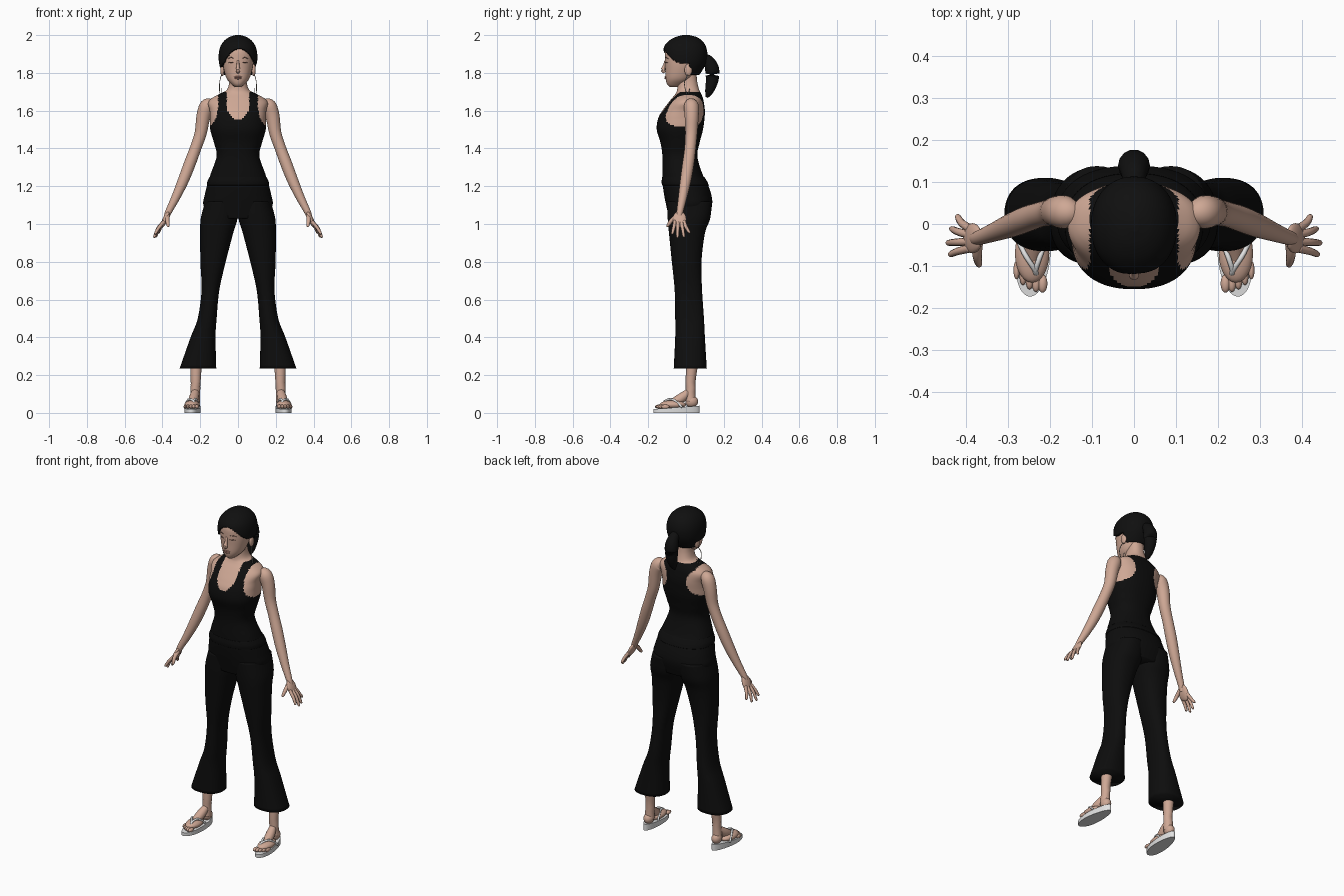
import bpy, bmesh, math
from mathutils import Vector

old = bpy.data.objects.get("Cube")
if old:
    bpy.data.objects.remove(old)


def material(name, rgb, rough=0.7):
    m = bpy.data.materials.new(name)
    m.use_nodes = True
    m.diffuse_color = (*rgb, 1)
    node = next(n for n in m.node_tree.nodes if n.type == 'BSDF_PRINCIPLED')
    node.inputs["Base Color"].default_value = (*rgb, 1)
    node.inputs["Roughness"].default_value = rough
    return m


skin = material("skin", (0.62, 0.39, 0.30))
black = material("black cloth", (0.004, 0.004, 0.004))
hair_mat = material("black hair", (0.005, 0.005, 0.005))
white = material("white rubber", (0.75, 0.75, 0.75))
lip = material("lip", (0.50, 0.25, 0.20))
brown = material("brow brown", (0.16, 0.09, 0.07))
silver = material("silver", (0.35, 0.33, 0.30))


def smooth_path(points, steps):
    """Catmull-Rom interpolation of tuples of any length."""
    pts = [points[0]] + list(points) + [points[-1]]
    out = []
    for i in range(1, len(pts) - 2):
        for s in range(steps):
            t = s / steps
            out.append([0.5 * (2 * b + (c - a) * t + (2 * a - 5 * b + 4 * c - d) * t * t
                               + (3 * b - a - 3 * c + d) * t ** 3)
                        for a, b, c, d in zip(*pts[i - 1:i + 3])])
    return out + [list(points[-1])]


def finish(name, bm, mats):
    bmesh.ops.recalc_face_normals(bm, faces=bm.faces)
    me = bpy.data.meshes.new(name)
    bm.to_mesh(me)
    bm.free()
    ob = bpy.data.objects.new(name, me)
    bpy.context.collection.objects.link(ob)
    for m in mats:
        me.materials.append(m)
    for p in me.polygons:
        p.use_smooth = True
    return ob


def loft(name, sections, mats, steps=6, n=48, power=2.3, paint=None, drop=None):
    """Sections are (z, centre x, half width, front y, back y)."""
    bm = bmesh.new()
    rings = []
    for z, cx, hw, yf, yb in smooth_path(sections, steps):
        ring = []
        for k in range(n):
            a = 2 * math.pi * k / n
            c, s = math.cos(a), math.sin(a)
            x = cx + hw * math.copysign(abs(c) ** (2 / power), c)
            y = (yf + yb) / 2 + (yb - yf) / 2 * math.copysign(abs(s) ** (2 / power), s)
            ring.append(bm.verts.new((x, y, z)))
        rings.append(ring)
    for a, b in zip(rings, rings[1:]):
        for k in range(n):
            j = (k + 1) % n
            bm.faces.new((a[k], a[j], b[j], b[k]))
    bm.faces.new(rings[0])
    bm.faces.new(rings[-1])
    if paint:
        for f in bm.faces:
            f.material_index = paint(f.calc_center_median())
    if drop:
        gone = [f for f in bm.faces if drop(f.calc_center_median())]
        bmesh.ops.delete(bm, geom=gone, context='FACES')
    return finish(name, bm, mats)


def tube(name, points, mat, steps=5, n=14):
    """Points are (x, y, z, radius)."""
    path = smooth_path(points, steps)
    bm = bmesh.new()
    rings = []
    for i, p in enumerate(path):
        d = Vector(path[min(i + 1, len(path) - 1)][:3]) - Vector(path[max(i - 1, 0)][:3])
        q = d.to_track_quat('Z', 'Y')
        rings.append([bm.verts.new(Vector(p[:3]) + q @ Vector(
            (p[3] * math.cos(2 * math.pi * k / n), p[3] * math.sin(2 * math.pi * k / n), 0)))
            for k in range(n)])
    for a, b in zip(rings, rings[1:]):
        for k in range(n):
            j = (k + 1) % n
            bm.faces.new((a[k], a[j], b[j], b[k]))
    bm.faces.new(rings[0])
    bm.faces.new(rings[-1])
    return finish(name, bm, [mat])


def ball(name, loc, size, mat, rot=(0, 0, 0)):
    bm = bmesh.new()
    bmesh.ops.create_uvsphere(bm, u_segments=24, v_segments=14, radius=1)
    ob = finish(name, bm, [mat])
    ob.location, ob.scale, ob.rotation_euler = loc, size, rot
    return ob


# Torso with a scooped racer-back top
def top_paint(p):
    x, front = abs(p.x), p.y < 0
    if p.z > 1.70 or (p.z > 1.60 and x > 0.105):
        return 0
    if front:
        if p.z > 1.55 and x < 0.06 * math.sqrt(min(1, (p.z - 1.55) / 0.06)):
            return 0
        hole = ((x - 0.20) / 0.09) ** 2 + ((p.z - 1.60) / 0.10) ** 2
    else:
        hole = ((x - 0.15) / 0.085) ** 2 + ((p.z - 1.60) / 0.085) ** 2
    return 0 if hole < 1 else 1


loft("torso", [
    (1.03, 0, .15, -.09, .12), (1.10, 0, .183, -.105, .138), (1.15, 0, .177, -.115, .135),
    (1.21, 0, .162, -.123, .115), (1.27, 0, .143, -.125, .085), (1.36, 0, .113, -.125, .06),
    (1.43, 0, .127, -.135, .072), (1.50, 0, .147, -.155, .09), (1.56, 0, .148, -.147, .098),
    (1.60, 0, .15, -.125, .10), (1.64, 0, .158, -.095, .095), (1.665, 0, .14, -.075, .09),
    (1.69, 0, .095, -.055, .08), (1.71, 0, .06, -.047, .07), (1.75, 0, .046, -.045, .06),
    (1.80, 0, .044, -.045, .055)], [skin, black], steps=8, n=112, paint=top_paint)
# Hem of the top, lying over the trousers
loft("top_hem", [(1.205, 0, .165, -.127, .121), (1.225, 0, .162, -.129, .112),
                 (1.25, 0, .150, -.126, .096)], [black])

# Head
loft("head", [
    (1.725, 0, .015, -.085, -.04), (1.74, 0, .035, -.10, -.01), (1.77, 0, .06, -.108, .03),
    (1.82, 0, .076, -.11, .06), (1.87, 0, .084, -.112, .085), (1.92, 0, .083, -.108, .09),
    (1.96, 0, .065, -.08, .07), (1.985, 0, .03, -.04, .035)], [skin], power=2.15)
tube("nose", [(0, -.108, 1.865, .006), (0, -.116, 1.835, .008), (0, -.122, 1.815, .012),
              (0, -.112, 1.802, .007)], skin)
ball("upper_lip", (0, -.108, 1.779, ), (.021, .007, .004), lip)
ball("lower_lip", (0, -.107, 1.771), (.018, .007, .005), lip)


# Hair: a shell open over the face, then a ponytail
def below_hairline(p):
    if p.y > 0.02:
        return p.z < 1.79
    return p.z < 1.93 - 9.7 * (p.x - 0.008) ** 2


hair = loft("hair", [
    (1.77, 0, .07, -.10, .05), (1.80, 0, .086, -.112, .078), (1.85, 0, .10, -.118, .105),
    (1.90, 0, .102, -.122, .113), (1.94, 0, .093, -.115, .105), (1.97, 0, .073, -.09, .085),
    (1.99, 0, .045, -.055, .055), (2.0, 0, .012, -.018, .018)], [hair_mat],
    steps=10, n=112, power=2.15, drop=below_hairline)
shell = hair.modifiers.new("thickness", 'SOLIDIFY')
shell.thickness, shell.offset = 0.016, -1
tube("ponytail", [(0, .09, 1.875, .025), (0, .118, 1.865, .03), (0, .138, 1.82, .038),
                  (0, .138, 1.76, .034), (0, .122, 1.70, .022), (0, .11, 1.67, .006)], hair_mat)

for s, side in ((1, "left"), (-1, "right")):
    # Face details
    tube(side + "_brow", [(s * .018, -.109, 1.875, .001), (s * .036, -.106, 1.881, .0025),
                          (s * .056, -.094, 1.874, .001)], brown, n=6)
    tube(side + "_eyelid", [(s * .018, -.109, 1.852, .001), (s * .034, -.106, 1.856, .003),
                            (s * .052, -.097, 1.853, .001)], brown, n=6)
    ball(side + "_ear", (s * .083, .012, 1.815), (.011, .02, .032), skin)
    tube(side + "_earring", [(s * .088, .01, 1.79, .002), (s * .097, -.008, 1.75, .002),
                             (s * .097, .0, 1.70, .002), (s * .09, .012, 1.685, .002),
                             (s * .088, .02, 1.72, .002)], silver, n=6)

    # Arm and hand
    tube(side + "_arm", [
        (s * x, y, z, r) for x, y, z, r in (
            (.135, .025, 1.635, .025), (.163, .028, 1.625, .039), (.183, .03, 1.57, .037),
            (.198, .028, 1.48, .032), (.225, .022, 1.40, .030), (.255, .012, 1.32, .031),
            (.29, -.002, 1.23, .029), (.33, -.018, 1.14, .023), (.37, -.033, 1.06, .017),
            (.38, -.035, 1.03, .014))], skin, n=24)
    ball(side + "_palm", (s * .385, -.034, 1.025), (.014, .036, .048), skin, (0, -s * .42, 0))
    for i, (y0, x1, y1, z1) in enumerate(((-.058, .437, -.072, .945), (-.042, .442, -.045, .928),
                                          (-.026, .434, -.012, .93), (-.012, .42, .017, .95))):
        tube(f"{side}_finger_{i + 1}", [
            (s * .39, y0, 1.015, .010), (s * (.39 + x1) / 2 + s * .006, (y0 + y1) / 2, .98, .009),
            (s * x1, y1, z1 + .006, .007), (s * (x1 + .001), y1, z1, .002)], skin, n=10)
    tube(side + "_thumb", [(s * .372, -.045, 1.045, .012), (s * .374, -.075, 1.02, .011),
                           (s * .37, -.096, .992, .008), (s * .37, -.10, .984, .002)], skin, n=10)

    # Flared trouser leg
    loft(side + "_trouser_leg", [
        (z, s * cx, hw, yf, yb) for z, cx, hw, yf, yb in (
            (1.12, .088, .085, -.10, .138), (1.03, .10, .097, -.097, .128),
            (.95, .113, .087, -.09, .10), (.80, .132, .067, -.075, .082),
            (.65, .146, .047, -.06, .085), (.50, .163, .05, -.057, .095),
            (.40, .185, .066, -.057, .10), (.235, .212, .097, -.065, .11))], [black])

    # Foot
    tube(side + "_ankle", [(s * .222, .035, .28, .033), (s * .224, .025, .18, .027),
                           (s * .226, .024, .11, .026), (s * .228, .024, .06, .028)], skin, n=20)
    tube(side + "_instep", [(s * .226, .015, .11, .02), (s * .235, -.03, .075, .026),
                            (s * .243, -.085, .045, .020)], skin, n=16)
    ball(side + "_heel", (s * .229, .03, .06), (.028, .034, .032), skin)
    ball(side + "_forefoot", (s * .243, -.07, .043), (.041, .07, .024), skin)
    for i in range(5):
        ball(f"{side}_toe_{i + 1}", (s * (.218 + i * .0155), -.142 + .002 * i * i, .033),
             (.0115 - .001 * i, .022, .011), skin)

    # Sandal: tapered sole, thicker at the heel, and a forked strap
    bm = bmesh.new()
    low, high = [], []
    for k in range(48):
        a = 2 * math.pi * k / 48
        t = (1 - math.sin(a)) / 2
        y = .072 - .245 * t
        x = s * (.230 + .018 * t) + (.034 + .014 * t) * math.cos(a)
        low.append(bm.verts.new((x, y, 0)))
        high.append(bm.verts.new((x, y, .038 - .018 * t)))
    bm.faces.new(low)
    bm.faces.new(high)
    for k in range(48):
        j = (k + 1) % 48
        bm.faces.new((low[k], low[j], high[j], high[k]))
    sole = finish(side + "_sandal_sole", bm, [white])
    bpy.context.view_layer.objects.active = sole
    sole.select_set(True)
    bpy.ops.object.shade_smooth_by_angle(angle=math.radians(40))
    sole.select_set(False)
    for part, edge in (("inner", .203), ("outer", .283)):
        tube(f"{side}_{part}_strap", [
            (s * .232, -.128, .03, .005), (s * .235, -.112, .062, .006),
            (s * (.24 + edge) / 2, -.07, .071, .006), (s * edge, -.02, .03, .006)], white, n=8)
